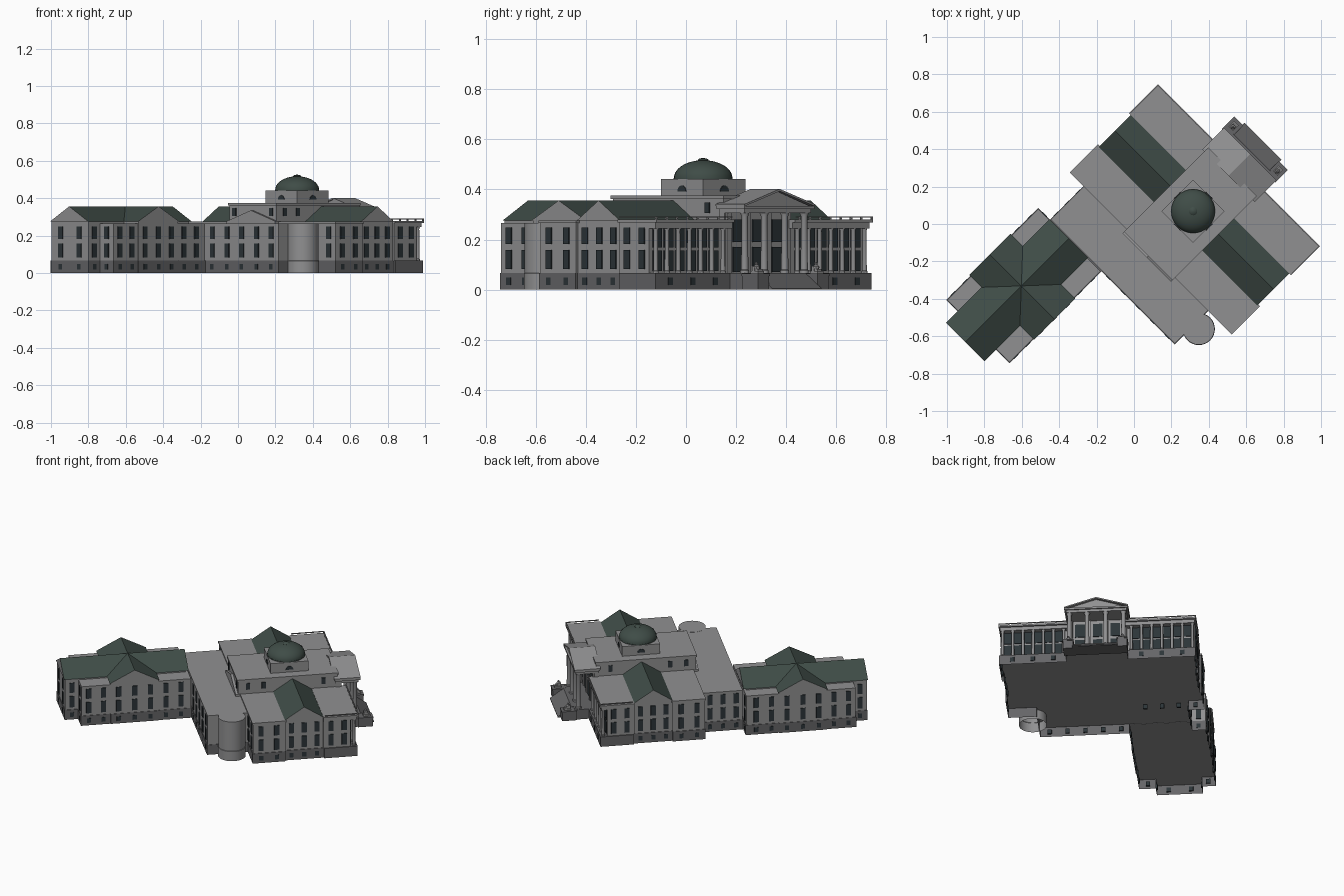
import bpy, bmesh, math
from mathutils import Matrix, Vector

if "Cube" in bpy.data.objects:
    bpy.data.objects.remove(bpy.data.objects["Cube"])

# Plan is laid out in (u, v) and turned -45 degrees: u runs along the colonnade, v points out of the portico
TURN = Matrix.Rotation(-math.pi / 4, 4, 'Z')
C = 0.175  # symmetry axis of the main block


def mat(name, r, g, b):
    m = bpy.data.materials.new(name)
    m.diffuse_color = (r, g, b, 1)
    m.use_nodes = True
    m.node_tree.nodes["Principled BSDF"].inputs["Base Color"].default_value = m.diffuse_color
    return m


STONE = mat("stone", .28, .28, .285)
BASE = mat("base_stone", .13, .13, .135)
ROOF = mat("roof_green", .05, .073, .063)
GLASS = mat("glass", .025, .035, .04)


def finish(name, bm, *mats, smooth=False):
    bm.transform(TURN)
    bmesh.ops.recalc_face_normals(bm, faces=bm.faces)
    me = bpy.data.meshes.new(name)
    bm.to_mesh(me)
    bm.free()
    ob = bpy.data.objects.new(name, me)
    bpy.context.collection.objects.link(ob)
    for m in mats:
        me.materials.append(m)
    if smooth:
        bpy.ops.object.select_all(action='DESELECT')
        ob.select_set(True)
        bpy.context.view_layer.objects.active = ob
        bpy.ops.object.shade_smooth_by_angle(angle=math.radians(35))


def box(bm, u0, u1, v0, v1, z0, z1):
    m = Matrix.Translation(((u0 + u1) / 2, (v0 + v1) / 2, (z0 + z1) / 2)) @ \
        Matrix.Diagonal((abs(u1 - u0), abs(v1 - v0), z1 - z0, 1))
    bmesh.ops.create_cube(bm, size=1, matrix=m)


def loft(bm, a, b):
    """prism between two matching outlines"""
    a, b = [[bm.verts.new(p) for p in q] for q in (a, b)]
    n = len(a)
    bm.faces.new(a)
    bm.faces.new(b[::-1])
    return [bm.faces.new((a[i], b[i], b[(i + 1) % n], a[(i + 1) % n])) for i in range(n)]


def gable(bm, u0, u1, v0, v1, z0, z1, along_u):
    if along_u:
        m = (v0 + v1) / 2
        ends = [[(u, v0, z0), (u, v1, z0), (u, m, z1)] for u in (u0, u1)]
    else:
        m = (u0 + u1) / 2
        ends = [[(u0, v, z0), (u1, v, z0), (m, v, z1)] for v in (v0, v1)]
    for f in loft(bm, *ends)[1:]:
        f.material_index = 1


def lathe(bm, u, v, profile, n=16, bottom=True):
    rings = [[bm.verts.new((u + r * math.cos(2 * math.pi * k / n),
                            v + r * math.sin(2 * math.pi * k / n), z)) for k in range(n)]
             for r, z in profile]
    for a, b in zip(rings, rings[1:]):
        for k in range(n):
            bm.faces.new((a[k], a[(k + 1) % n], b[(k + 1) % n], b[k]))
    if bottom:
        bm.faces.new(rings[0][::-1])
    bm.faces.new(rings[-1])


ROWS = [(.018, .048, .026), (.083, .158, .032), (.182, .248, .032)]
glass = bmesh.new()


def windows(a, b, n, rows=ROWS):
    """n bays of windows on an axis-aligned wall from a to b"""
    for i in range(n):
        t = (i + .5) / n
        u, v = (a[k] + (b[k] - a[k]) * t for k in (0, 1))
        for z0, z1, w in rows:
            du, dv = (w / 2, .005) if a[1] == b[1] else (.005, w / 2)
            box(glass, u - du, u + du, v - dv, v + dv, z0, z1)


walls, plinth, cornice, roofs = (bmesh.new() for _ in range(4))


def block(u0, u1, v0, v1, top=.265, trim=False):
    box(walls, u0, u1, v0, v1, .065, top)
    if trim:
        box(cornice, u0 - .006, u1 + .006, v0 - .006, v1 + .006, top - .01, top)


# Hollow plinth shell: one outline, floor on top, open below
right = [(.19, .70), (.19, .614), (.61, .614), (.61, .405), (.598, .405), (.598, .16), (.61, .16), (.61, -.046)]
wing = [(.609, -.046), (.609, -.302), (.055, -.302), (.055, -.51), (.059, -.51), (.059, -.81), (.055, -.81),
        (.055, -.997), (-.048, -.997), (-.048, -1.081), (-.334, -1.081), (-.334, -.997), (-.422, -.997),
        (-.422, -.81), (-.427, -.81), (-.427, -.51), (-.422, -.51), (-.422, -.301), (-.334, -.301), (-.334, -.046)]
outline = [(C + d, v) for d, v in right] + wing + [(C - d, v) for d, v in right[::-1]]
shell = bmesh.new()
lo, hi = [[shell.verts.new((u, v, z)) for u, v in outline] for z in (0, .0665)]
for i in range(len(lo)):
    j = (i + 1) % len(lo)
    shell.faces.new((lo[i], lo[j], hi[j], hi[i]))
shell.faces.new(hi)
finish("plinth_shell", shell, BASE)

# Rear wing with cross gable
block(-.419, .052, -.993, -.305)
block(-.331, -.052, -1.078, -.32, .275)
block(-.424, .056, -.81, -.51, .275)
gable(roofs, -.337, -.047, -1.085, -.302, .275, .356, False)
gable(roofs, -.43, .06, -.816, -.504, .275, .356, True)
for uo, uc, ui in ((-.419, -.424, -.331), (.052, .056, -.052)):
    windows((uo, -.993), (uo, -.81), 2)
    windows((uc, -.81), (uc, -.51), 3)
    windows((uo, -.51), (uo, -.32), 2)
    windows((ui, -1.078), (ui, -.993), 1)
    windows((uo, -.993), (ui, -.993), 1)
windows((-.331, -1.078), (-.052, -1.078), 2)
windows((-.419, -.305), (-.331, -.305), 1)

# Link range and round stair tower
block(-.331, .606, -.298, -.04)
windows((.05, -.298), (.606, -.298), 5)
windows((-.331, -.298), (-.331, -.05), 3)
tower = bmesh.new()
lathe(tower, .642, -.152, [(.086, 0), (.086, .065), (.084, .067), (.084, .266)], 32, False)
finish("round_tower", tower, STONE, smooth=True)

# Main block: side pavilions, gabled ranges and colonnaded fronts
columns, rails = bmesh.new(), bmesh.new()
FRONT_ROWS = [(.075, .156, .05), (.168, .244, .05)]
for s in (-1, 1):
    def U(d): return C + s * d
    def span(a, b): return sorted((U(a), U(b)))
    block(*span(.17, .606), -.042, .16, .276, True)
    block(*span(.17, .594), .155, .405, .275)
    block(*span(.17, .603), .40, .57, .272)
    gable(roofs, *span(.17, .60), .157, .403, .275, .356, True)
    windows((U(.606), -.042), (U(.606), .155), 2)
    windows((U(.594), .16), (U(.594), .40), 3)
    windows((U(.603), .405), (U(.603), .572), 2)
    windows((U(.19), -.042), (U(.606), -.042), 4, ROWS if s < 0 else ROWS[1:])
    # colonnade with glazed wall behind
    box(cornice, *span(.17, .605), .40, .608, .245, .268)
    box(cornice, *span(.17, .613), .40, .62, .268, .279)
    windows((U(.21), .57), (U(.592), .57), 6, FRONT_ROWS)
    windows((U(.21), .612), (U(.592), .612), 3, ROWS[:1])
    for i in range(7):
        lathe(columns, U(.21 + i * .0633), .594,
              [(.012, .067), (.012, .074), (.0095, .077), (.0085, .235), (.012, .245)], 12)
    # roof railing
    box(rails, *span(.18, .613), .613, .619, .287, .292)
    box(rails, *span(.607, .613), .41, .619, .287, .292)
    for i in range(8):
        u = U(.20 + i * .0584)
        box(rails, u - .004, u + .004, .612, .619, .279, .292)

# Tall centre block with rear pediment
block(C - .177, C + .177, -.062, .565, .365)
box(cornice, C - .183, C + .183, -.068, .57, .362, .375)
box(cornice, C - .183, C + .183, -.078, -.05, .265, .277)
rear = bmesh.new()
gable(rear, C - .183, C + .183, -.078, -.055, .277, .335, False)
finish("rear_pediment", rear, STONE, STONE)
ATTIC = [(.305, .347, .026)]
for s in (-1, 1):
    windows((C + s * .177, -.05), (C + s * .177, .15), 2, ATTIC)
    windows((C + s * .177, .41), (C + s * .177, .54), 1, ATTIC)
    windows((C + s * .10, -.062), (C + s * .177, -.062), 1, ATTIC)

# Dome base with arched windows, and dome
DV = .272
drum = bmesh.new()
box(drum, C - .119, C + .119, DV - .119, DV + .119, .37, .441)
finish("dome_base", drum, STONE)
lun = bmesh.new()
for k in range(4):
    R = Matrix.Translation((C, DV, .392)) @ Matrix.Rotation(k * math.pi / 2, 4, 'Z')
    arc = [(.024 * math.cos(math.pi * i / 10), .024 * math.sin(math.pi * i / 10)) for i in range(11)]
    loft(lun, *[[R @ Vector((x, y, z)) for x, z in arc] for y in (-.115, -.122)])
finish("arched_windows", lun, GLASS)
dome = bmesh.new()
prof = [(.118, .438), (.118, .446)]
prof += [(.117 * math.cos(a), .446 + .071 * math.sin(a)) for a in [math.radians(x) for x in range(0, 81, 8)]]
prof += [(.022, .518), (.016, .523), (.002, .526)]
lathe(dome, C, DV, prof, 32)
finish("dome", dome, ROOF, smooth=True)

# Portico
box(walls, C - .185, C + .185, .55, .578, .065, .31)
box(cornice, C - .188, C + .188, .55, .694, .305, .322)
box(cornice, C - .197, C + .197, .545, .703, .322, .334)
ped = bmesh.new()
gable(ped, C - .185, C + .185, .545, .69, .334, .392, False)
finish("pediment", ped, STONE, STONE)
slabs = bmesh.new()
for s in (-1, 1):
    def strip(u, z, t):
        return [(u, .54, z), (u, .705, z), (u, .705, z + t), (u, .54, z + t)]
    loft(slabs, strip(C + s * .199, .333, .008), strip(C, .393, .009))
finish("portico_roof", slabs, STONE)
for d in (-.168, -.058, .058, .168):
    lathe(columns, C + d, .675, [(.018, .067), (.018, .076), (.0145, .08), (.0125, .29), (.018, .305)], 16)
    box(walls, C + d - .013, C + d + .013, .575, .588, .067, .305)
windows((C - .165, .578), (C + .165, .578), 3, [(.07, .17, .06), (.19, .28, .06)])

# Entrance stair as a smooth flight, pedestals and seated statues
steps, stat = bmesh.new(), bmesh.new()
loft(steps, *[[(C + d, .69, 0), (C + d, .80, 0), (C + d, .80, .005), (C + d, .715, .066), (C + d, .69, .066)]
              for d in (-.14, .14)])
finish("steps", steps, BASE)
for s in (-1, 1):
    u = C + s * .168
    box(plinth, u - .031, u + .031, .69, .782, 0, .058)
    box(plinth, u - .034, u + .034, .69, .785, .055, .064)
    box(stat, u - .017, u + .017, .725, .768, .064, .074)
    box(stat, u - .013, u + .013, .728, .744, .074, .094)
    box(stat, u - .012, u + .012, .742, .762, .074, .083)
    lathe(stat, u, .741, [(.013, .08), (.014, .092), (.006, .099), (.007, .104), (.003, .11)], 8)
finish("statues", stat, STONE)

finish("walls", walls, STONE)
finish("pedestals", plinth, BASE)
finish("cornices", cornice, STONE)
finish("gabled_roofs", roofs, STONE, ROOF)
finish("columns", columns, STONE, smooth=True)
finish("roof_railings", rails, STONE)
finish("window_glass", glass, GLASS)
